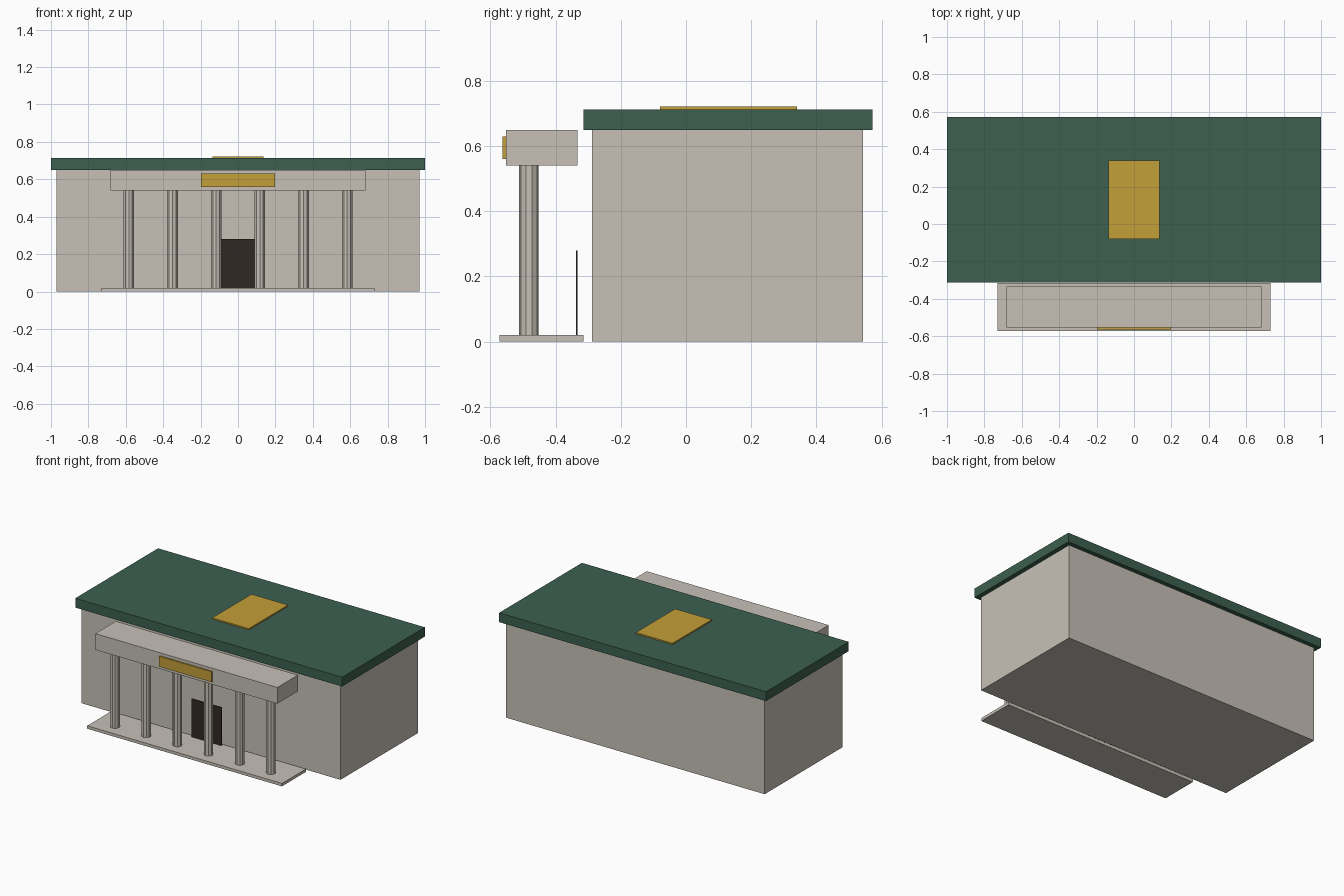
import bpy

if "Cube" in bpy.data.objects:
    bpy.data.objects.remove(bpy.data.objects["Cube"])


def material(name, color):
    m = bpy.data.materials.new(name)
    m.diffuse_color = (*color, 1)
    m.use_nodes = True
    m.node_tree.nodes["Principled BSDF"].inputs["Base Color"].default_value = m.diffuse_color
    return m


stone = material("stone", (0.57, 0.53, 0.47))
green = material("green_roof", (0.045, 0.115, 0.08))
gold = material("gold", (0.55, 0.35, 0.04))
dark = material("dark_door", (0.03, 0.02, 0.017))


def box(name, x, y, z, mat):
    """Box from (min, max) ranges on each axis."""
    ranges = (x, y, z)
    bpy.ops.mesh.primitive_cube_add(size=1, location=[(a + b) / 2 for a, b in ranges])
    o = bpy.context.object
    o.name = name
    o.scale = [b - a for a, b in ranges]
    bpy.ops.object.transform_apply(location=False, rotation=False, scale=True)
    o.data.materials.append(mat)
    return o


# Main hall and overhanging roof slab
box("main_hall", (-0.97, 0.97), (-0.288, 0.543), (0, 0.65), stone)
box("roof_slab", (-1, 1), (-0.314, 0.572), (0.65, 0.713), green)

# Plain raised plaque in place of the roof symbol
box("roof_plaque", (-0.137, 0.137), (-0.08, 0.34), (0.713, 0.722), gold)

# Portico: step, beam, blank sign plate and door
box("portico_step", (-0.73, 0.73), (-0.572, -0.315), (0, 0.02), stone)
box("portico_beam", (-0.682, 0.682), (-0.553, -0.333), (0.54, 0.65), stone)
box("sign_plate", (-0.197, 0.197), (-0.563, -0.553), (0.56, 0.63), gold)
box("door", (-0.112, 0.112), (-0.337, -0.333), (0.02, 0.28), dark)

# Row of six faceted columns
for i in range(6):
    bpy.ops.mesh.primitive_cylinder_add(
        vertices=10, radius=0.03, depth=0.52,
        location=((i - 2.5) * 0.2335, -0.482, 0.28))
    column = bpy.context.object
    column.name = f"column_{i + 1}"
    column.data.materials.append(stone)
